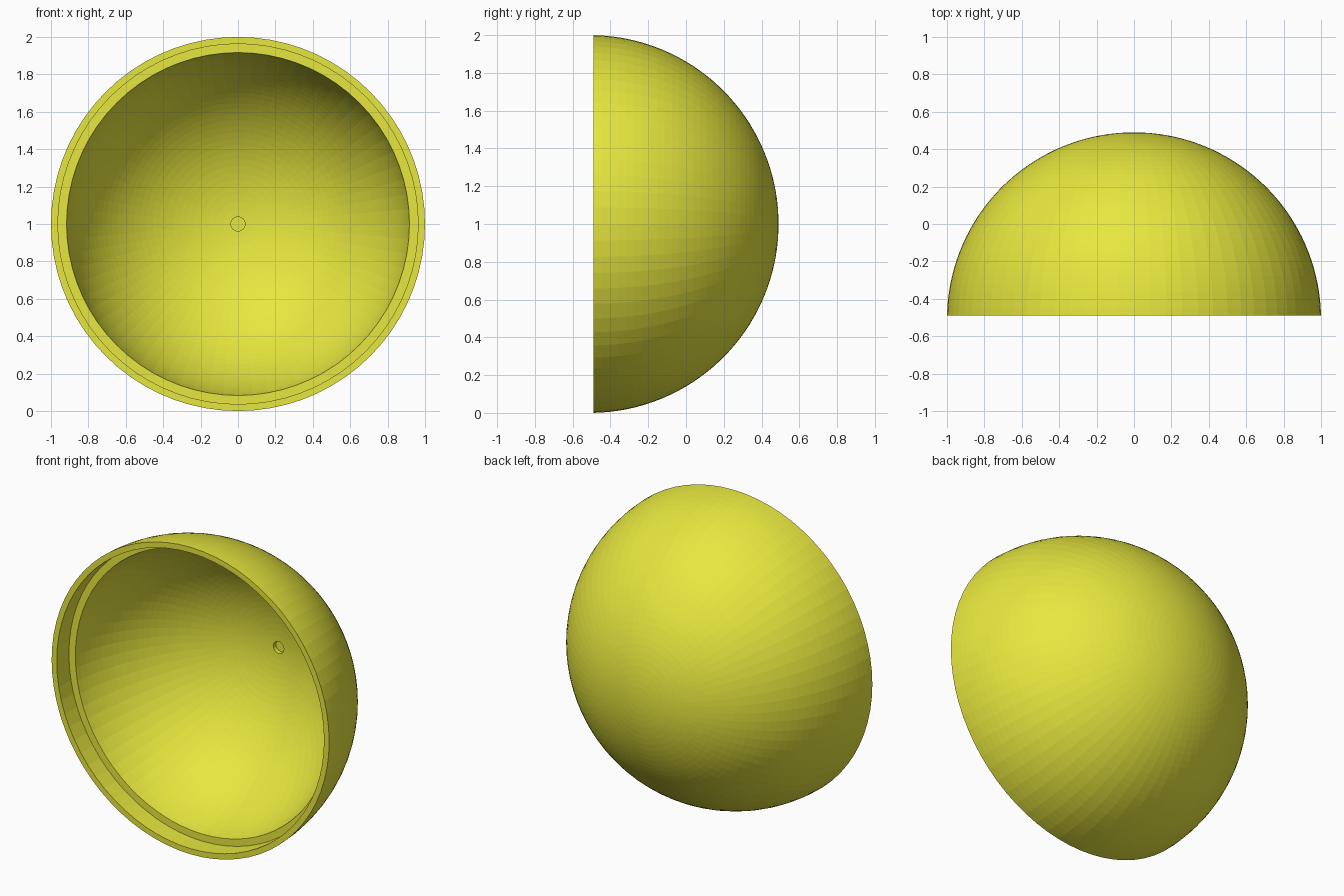
import bpy, bmesh
from math import sin, cos, asin, sqrt, pi
from mathutils import Matrix, Vector

if "Cube" in bpy.data.objects:
    bpy.data.objects.remove(bpy.data.objects["Cube"])

SEG = 72
CENTRE = Vector((0, -0.51, 1))      # sphere centre, just in front of the cut rim
R_OUT, R_IN = 1.0, 0.928
RIM, LEDGE = 0.02, 0.145            # depths of the rim and the inner ledge
R_RECESS, R_HOLE = 0.963, 0.038


def arc(radius, a0, a1, n):
    """Points (distance from axis, depth) on a circle; angle measured from the pole."""
    return [(radius * sin(a0 + (a1 - a0) * i / n),
             radius * cos(a0 + (a1 - a0) * i / n)) for i in range(n + 1)]


# Section of the shell: dome, rim, stepped recess, inner bowl, shallow centre hole
profile = arc(R_OUT, 0, pi / 2 - asin(RIM / R_OUT), 36)
profile += [(R_RECESS, RIM), (R_RECESS, LEDGE)]
profile += arc(R_IN, pi / 2 - asin(LEDGE / R_IN), asin(R_HOLE / R_IN), 32)
profile += [(R_HOLE, 0.955), (0, 0.955)]

bm = bmesh.new()
verts = [bm.verts.new((r, d, 0)) for r, d in profile]
edges = [bm.edges.new(pair) for pair in zip(verts, verts[1:])]
bmesh.ops.spin(bm, geom=verts + edges, cent=(0, 0, 0), axis=(0, 1, 0),
               angle=2 * pi, steps=SEG, use_merge=True)
bmesh.ops.remove_doubles(bm, verts=bm.verts, dist=1e-4)
bmesh.ops.recalc_face_normals(bm, faces=bm.faces)
bmesh.ops.transform(bm, matrix=Matrix.Translation(CENTRE), verts=bm.verts)

mesh = bpy.data.meshes.new("half_shell")
bm.to_mesh(mesh)
bm.free()
shell = bpy.data.objects.new("half_shell", mesh)
bpy.context.collection.objects.link(shell)

# Yellow material
mat = bpy.data.materials.new("yellow")
mat.diffuse_color = (0.8, 0.8, 0.05, 1)
mat.use_nodes = True
mat.node_tree.nodes["Principled BSDF"].inputs["Base Color"].default_value = mat.diffuse_color
mesh.materials.append(mat)
